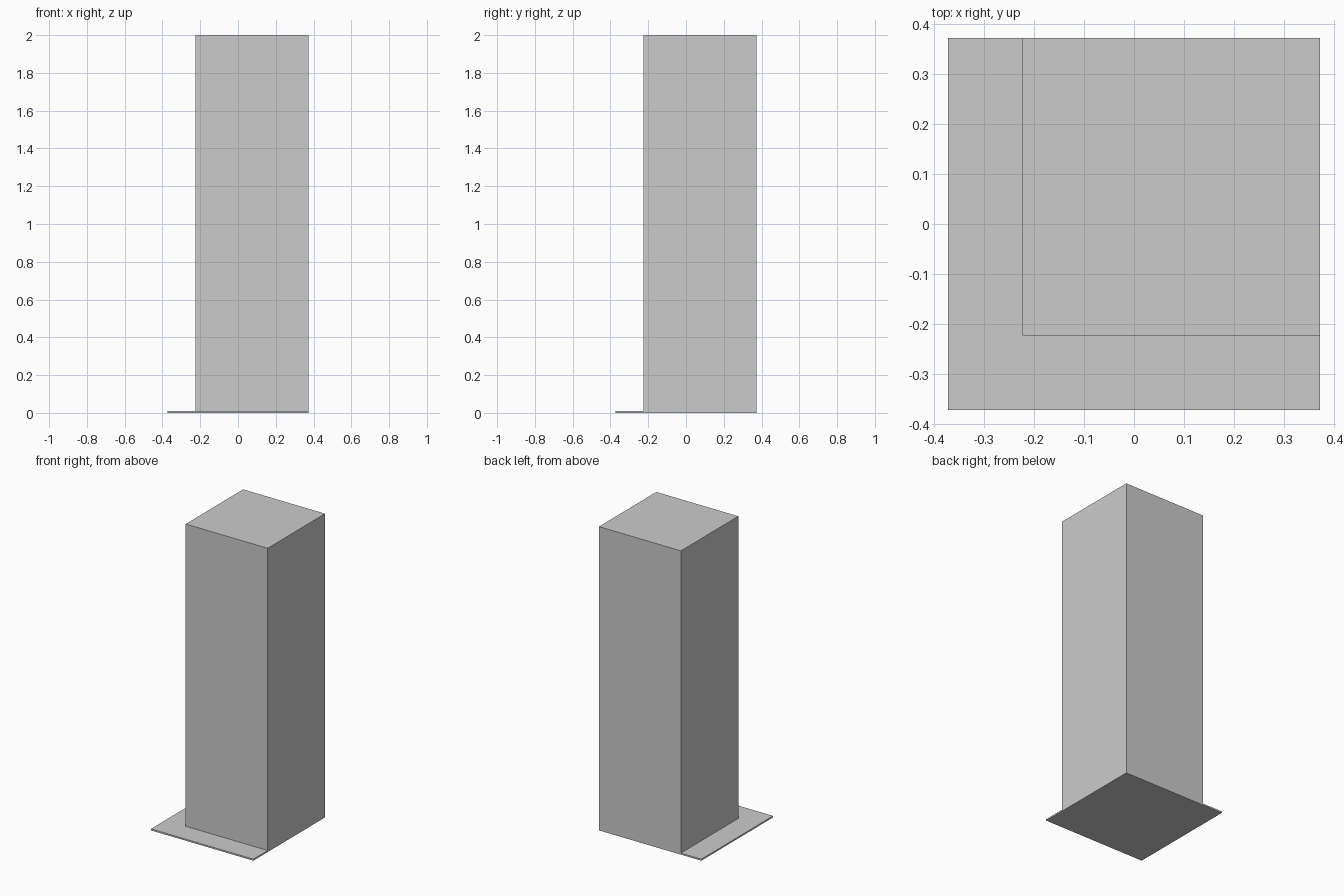
import bpy

if "Cube" in bpy.data.objects:
    bpy.data.objects.remove(bpy.data.objects["Cube"])


def box(name, low, high):
    """Axis-aligned box between two opposite corners."""
    centre = [(a + b) / 2 for a, b in zip(low, high)]
    bpy.ops.mesh.primitive_cube_add(size=1, location=centre)
    obj = bpy.context.object
    obj.name = name
    obj.scale = [b - a for a, b in zip(low, high)]
    bpy.ops.object.transform_apply(location=False, rotation=False, scale=True)
    return obj


HALF = 0.373      # half width of the base plate
THICK = 0.01      # base plate thickness
WIDTH = 0.597     # width of the tower
HEIGHT = 2.0

# Thin square plate on the ground
box("base_plate", (-HALF, -HALF, 0), (HALF, HALF, THICK))

# Tall block, flush with the right and back edges of the plate
box("tower", (HALF - WIDTH, HALF - WIDTH, THICK), (HALF, HALF, HEIGHT))
